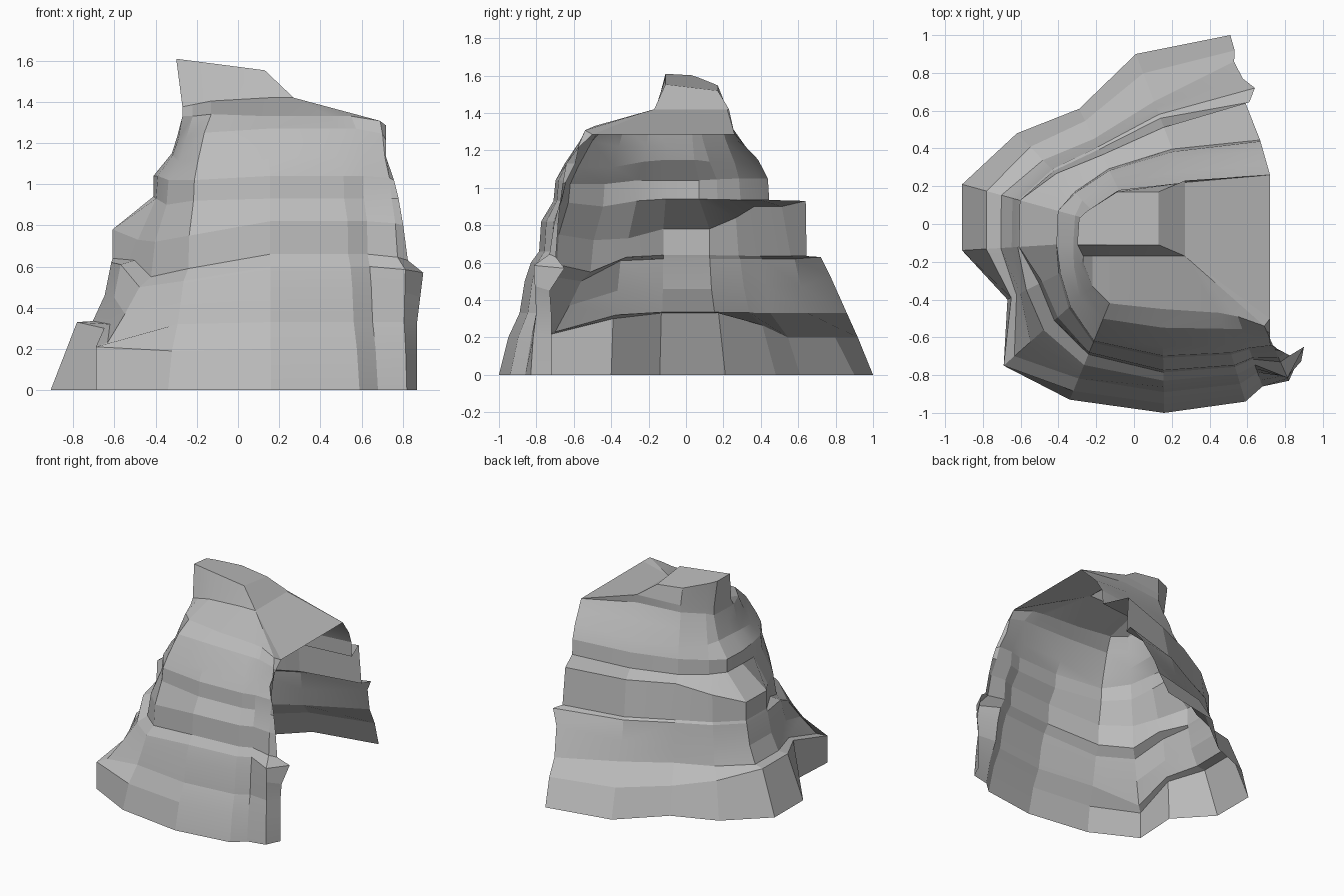
import bpy
import bmesh
import math
from mathutils import Vector

cube = bpy.data.objects.get("Cube")
if cube:
    bpy.data.objects.remove(cube, do_unlink=True)

# Footprint of the rock, from the front end of the opening round to the back end
foot = [(.87, -.72), (.82, -.83), (.68, -.86), (.59, -.94), (.16, -1),
        (-.34, -.93), (-.69, -.75), (-.67, -.4), (-.91, -.14), (-.91, .21),
        (-.62, .48), (-.29, .61), (.01, .9), (.51, 1)]

# Shoulder line under the summit, column by column above the footprint
shoulder = [(.72, -.64), (.69, -.54), (.55, -.49), (.45, -.47), (.15, -.45),
            (-.13, -.42), (-.22, -.33), (-.27, -.2), (-.27, -.1), (-.26, .03),
            (-.22, .07), (-.08, .18), (.27, .22), (.72, .26)]

# Ledge profiles: (share of the way from footprint to shoulder, height)
end = [(0, 0), (0, .2), (0, .33), (-.1, .45), (-.2, .57), (.3, .63),
       (.45, .8), (.6, .93), (.75, 1.02), (1, 1.13), (1, 1.22), (1, 1.285)]
front = [(0, 0), (.09, .2), (.2, .33), (.25, .5), (.31, .6), (.39, .66),
         (.41, .82), (.53, .93), (.55, 1.04), (.64, 1.13), (.82, 1.27), (1, 1.33)]
bend = [(0, 0), (.09, .19), (.22, .32), (.31, .45), (.36, .53), (.47, .59),
        (.49, .75), (.59, .92), (.61, 1.02), (.69, 1.11), (.84, 1.25), (1, 1.34)]
corner = [(0, 0), (0, .21), (.12, .23), (.3, .37), (.45, .5), (.57, .55),
          (.61, .72), (.73, .9), (.75, 1.02), (.86, 1.11), (.93, 1.22), (1, 1.33)]
flank = [(0, 0), (.05, .3), (.12, .32), (.17, .45), (.25, .61), (.42, .63),
         (.46, .73), (.68, .93), (.7, 1.04), (.88, 1.14), (.95, 1.22), (1, 1.33)]
side = [(0, 0), (.2, .33), (.32, .335), (.41, .46), (.46, .62), (.47, .64),
        (.47, .78), (.78, .94), (.78, 1.04), (.92, 1.15), (.96, 1.23), (1, 1.33)]
hollow = [(0, 0), (.15, .2), (.37, .33), (.42, .47), (.47, .62), (.5, .635),
          (.57, .9), (.74, .935), (.76, 1.05), (.81, 1.13), (.92, 1.25), (1, 1.36)]
back = [(0, 0), (.11, .2), (.2, .33), (.31, .53), (.38, .63), (.48, .635),
        (.48, .93), (.75, .935), (.76, 1.05), (.83, 1.15), (.92, 1.22), (1, 1.285)]
stops = [(0, end), (2, front), (4, front), (5, bend), (6, corner), (7, flank),
         (8, side), (9, side), (11, hollow), (12, hollow), (13, back)]


def profile_at(column):
    """Blend the two ledge profiles on either side of a column."""
    for (a, low), (b, high) in zip(stops, stops[1:]):
        if a <= column <= b:
            w = (column - a) / (b - a)
            return [Vector(p).lerp(Vector(q), w) for p, q in zip(low, high)]


def clamp(value, low, high):
    return max(low, min(high, value))


def neck_point(p):
    x, y = clamp(p[0], -.27, .27), clamp(p[1], -.17, .23)
    return (x, y, 1.42 - .2 * max(0, -x - .05))


def cap_point(p):
    x, y = clamp(p[0] * 1.12, -.3, .13), clamp(p[1], -.11, .17)
    return (x, y, 1.57 - .13 * x - .2 * max(0, y))


# Ledged wall: one strip of points per column
columns = []
for i, (a, b) in enumerate(zip(foot, shoulder)):
    strip = []
    for share, height in profile_at(i):
        x, y = Vector(a).lerp(Vector(b), share)
        strip.append((x, y, height))
    columns.append(strip)

# Jutting corners on the two open ends, and the front corner of the roof
front_end, back_end = columns[0], columns[-1]
front_end[4] = (.9, -.65, .57)
front_end[-2] = (.72, -.58, 1.21)
front_end[-1] = (.72, -.5, 1.285)
back_end[2] = (.53, .86, .33)
back_end[4] = (.64, .72, .63)
back_end[6] = (.59, .64, .93)

rows = [list(row) for row in zip(*columns)]
wall_rows = len(rows)

# Summit: sloping roof up to the neck, then the cap
rows.append([neck_point(p) for p in shoulder])
rows.append([cap_point(p) for p in shoulder])

bm = bmesh.new()
grid = [[bm.verts.new(p) for p in row] for row in rows]
count = len(foot)
for r in range(len(grid) - 1):
    low, high = grid[r], grid[r + 1]
    # The wall stays open on one side; the roof closes all the way round
    last = count if r >= wall_rows - 1 else count - 1
    for c in range(last):
        n = (c + 1) % count
        bm.faces.new((low[n], low[c], high[c], high[n]))
bm.faces.new(list(reversed(grid[-1])))
bmesh.ops.remove_doubles(bm, verts=bm.verts, dist=.003)

mesh = bpy.data.meshes.new("rock_shell")
bm.to_mesh(mesh)
bm.free()
rock = bpy.data.objects.new("rock_shell", mesh)
bpy.context.collection.objects.link(rock)

# Plain grey stone
stone = bpy.data.materials.new("grey_stone")
stone.use_nodes = True
grey = (.5, .5, .5, 1)
stone.diffuse_color = grey
bsdf = next(n for n in stone.node_tree.nodes if n.type == "BSDF_PRINCIPLED")
bsdf.inputs["Base Color"].default_value = grey
bsdf.inputs["Roughness"].default_value = .9
mesh.materials.append(stone)

bpy.ops.object.select_all(action="DESELECT")
rock.select_set(True)
bpy.context.view_layer.objects.active = rock
bpy.ops.object.shade_smooth_by_angle(angle=math.radians(12))
